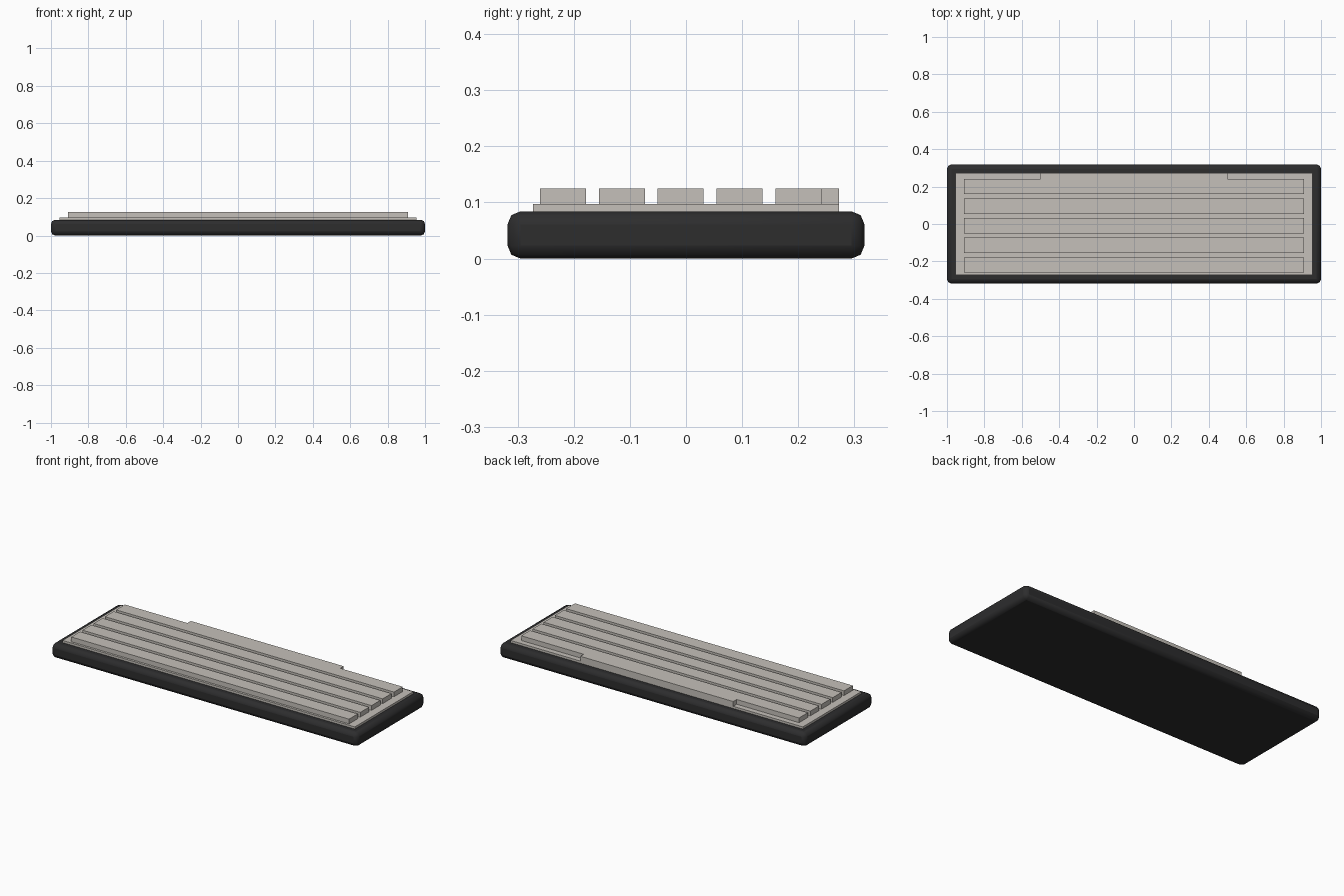
import bpy

cube = bpy.data.objects.get("Cube")
if cube:
    bpy.data.objects.remove(cube, do_unlink=True)


def material(name, color):
    mat = bpy.data.materials.new(name)
    mat.use_nodes = True
    mat.diffuse_color = color
    mat.node_tree.nodes["Principled BSDF"].inputs["Base Color"].default_value = color
    return mat


def box(name, half_width, y, z, mat):
    """Box centred on x, spanning the (low, high) pairs y and z."""
    bpy.ops.mesh.primitive_cube_add(size=1, location=(0, sum(y) / 2, sum(z) / 2))
    obj = bpy.context.object
    obj.name = name
    obj.scale = (2 * half_width, y[1] - y[0], z[1] - z[0])
    bpy.ops.object.transform_apply(location=False, rotation=False, scale=True)
    obj.data.materials.append(mat)
    return obj


dark = material("charcoal plastic", (0.026, 0.026, 0.027, 1))
light = material("warm grey plastic", (0.56, 0.53, 0.49, 1))

# Case with rounded edges
case = box("case", 1.0, (-0.318, 0.318), (0, 0.084), dark)
bevel = case.modifiers.new("rounded_edges", "BEVEL")
bevel.width = 0.023
bevel.segments = 2
bpy.ops.object.shade_smooth_by_angle(angle=0.35)

# Raised plate under the keys
box("key_plate", 0.955, (-0.273, 0.273), (0.08, 0.097), light)

# Five rows of keys
for i in range(5):
    front = -0.26 + i * 0.1048
    box(f"key_row_{i + 1}", 0.908, (front, front + 0.082), (0.095, 0.125), light)

# Long bar against the last row
box("space_bar", 0.5, (0.2412, 0.273), (0.095, 0.125), light)
